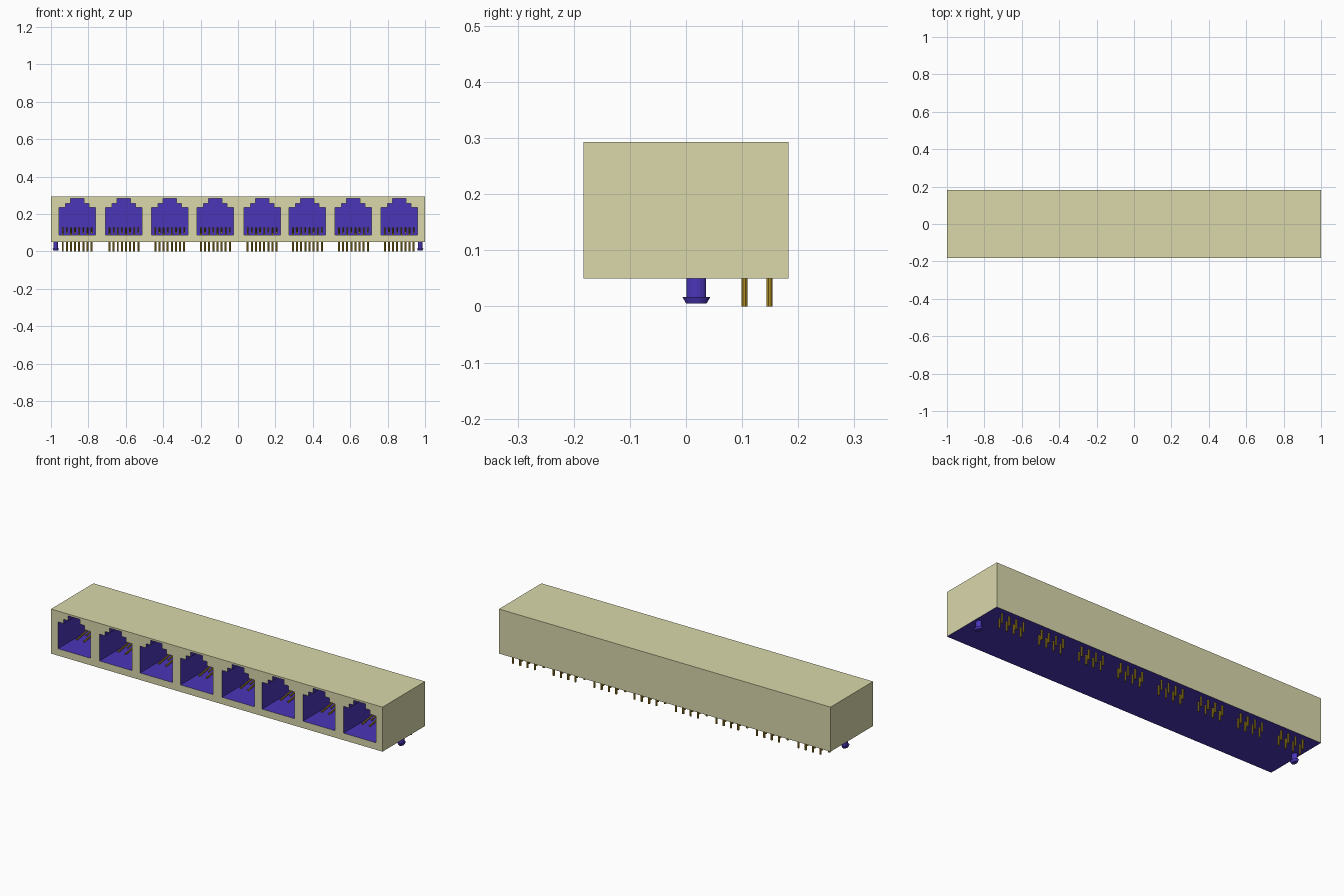
import bpy, bmesh, math
from mathutils import Vector

cube = bpy.data.objects.get("Cube")
if cube:
    bpy.data.objects.remove(cube, do_unlink=True)


def material(name, rgb):
    m = bpy.data.materials.new(name)
    m.diffuse_color = (*rgb, 1)
    m.use_nodes = True
    m.node_tree.nodes["Principled BSDF"].inputs["Base Color"].default_value = (*rgb, 1)
    return m


BEIGE = material("beige shell", (0.70, 0.69, 0.41))
PURPLE = material("purple plastic", (0.070, 0.036, 0.48))
GOLD = material("gold contact", (0.43, 0.28, 0.018))


def finish(name, bm, mats):
    bmesh.ops.recalc_face_normals(bm, faces=bm.faces[:])
    me = bpy.data.meshes.new(name)
    bm.to_mesh(me)
    bm.free()
    for m in mats:
        me.materials.append(m)
    ob = bpy.data.objects.new(name, me)
    bpy.context.collection.objects.link(ob)
    return ob


# Overall dimensions
Y0, Y1, Z0, Z1 = -0.183, 0.183, 0.05, 0.293
FLOOR, CAVITY_BACK = 0.088, 0.155
PORTS = [-0.860, -0.610, -0.365, -0.121, 0.129, 0.371, 0.617, 0.862]
# Stepped socket opening, from lower left round the top to lower right
HALF = [(0.0975, FLOOR), (0.0975, 0.234), (0.063, 0.234), (0.063, 0.257),
        (0.036, 0.257), (0.036, 0.283)]
OPENING = [(-x, z) for x, z in HALF] + [(x, z) for x, z in reversed(HALF)]

# Housing: one closed shell with eight sockets sunk into the front
bm = bmesh.new()


def vert(x, y, z):
    return bm.verts.new((x, y, z))


def face(verts, index=0):
    bm.faces.new(verts).material_index = index


fl, fr = vert(-1, Y0, FLOOR), vert(1, Y0, FLOOR)
f = [vert(x, Y0, z) for x, z in ((-1, Z0), (1, Z0), (1, Z1), (-1, Z1))]
b = [vert(x, Y1, z) for x, z in ((-1, Z0), (1, Z0), (1, Z1), (-1, Z1))]
upper, lower = [fl], [fl]
for cx in PORTS:
    rim = [vert(cx + x, Y0, z) for x, z in OPENING]
    back = [vert(cx + x, CAVITY_BACK, z) for x, z in OPENING]
    for i in range(len(rim)):
        j = (i + 1) % len(rim)
        face((rim[i], rim[j], back[j], back[i]), 1)
    face(back, 1)
    upper += rim
    lower += [rim[0], rim[-1]]
upper.append(fr)
lower.append(fr)
face(upper + [f[2], f[3]])                       # front above the socket floors
face(lower + [f[1], f[0]])                       # front sill
face(b)                                          # back
face((f[3], f[2], b[2], b[3]))                   # top
face((f[0], f[1], b[1], b[0]), 1)                # underside
face((f[0], fl, f[3], b[3], b[0]))               # left end
face((f[1], fr, f[2], b[2], b[1]))               # right end
finish("housing", bm, [BEIGE, PURPLE])


# Contacts: straight eight-sided wire between two (y, z) points
def wire(bm, x, start, end, radius):
    p, q = Vector(start), Vector(end)
    t = (q - p).normalized()
    n = Vector((-t.y, t.x))
    angles = [math.tau * (k + 0.5) / 8 for k in range(8)]
    rings = [[bm.verts.new((x + radius * math.cos(a),
                            c.x + radius * math.sin(a) * n.x,
                            c.y + radius * math.sin(a) * n.y)) for a in angles]
             for c in (p, q)]
    for k in range(8):
        m = (k + 1) % 8
        bm.faces.new((rings[0][k], rings[0][m], rings[1][m], rings[1][k]))
    for ring in rings:
        bm.faces.new(ring)


for n, cx in enumerate(PORTS, 1):
    springs, pins = bmesh.new(), bmesh.new()
    for i in range(8):
        x = cx + (i - 3.5) * 0.022
        # Alternate contacts are shorter and drop to the rear pin row
        start, row = ((0.0, 0.102), 0.149) if i % 2 else ((-0.05, 0.093), 0.104)
        wire(springs, x, start, (0.154, 0.124), 0.005)
        wire(pins, x, (row, 0.0), (row, 0.07), 0.0057)
    finish(f"spring_contacts_{n}", springs, [GOLD])
    finish(f"solder_pins_{n}", pins, [GOLD])

# Snap-in pegs under both ends: round shaft with a tapered foot
for side, x in (("left", 0.974), ("right", -0.974)):
    bm = bmesh.new()
    rings = []
    for r, z in ((0.018, 0.005), (0.025, 0.017), (0.0175, 0.017), (0.0175, 0.055)):
        rings.append([bm.verts.new((x + 0.7 * r * math.cos(a), 0.0185 + r * math.sin(a), z))
                      for a in (math.tau * k / 16 for k in range(16))])
    for lo, hi in zip(rings, rings[1:]):
        for k in range(16):
            m = (k + 1) % 16
            bm.faces.new((lo[k], lo[m], hi[m], hi[k]))
    bm.faces.new(rings[0])
    bm.faces.new(rings[-1])
    finish(f"{side}_peg", bm, [PURPLE])
